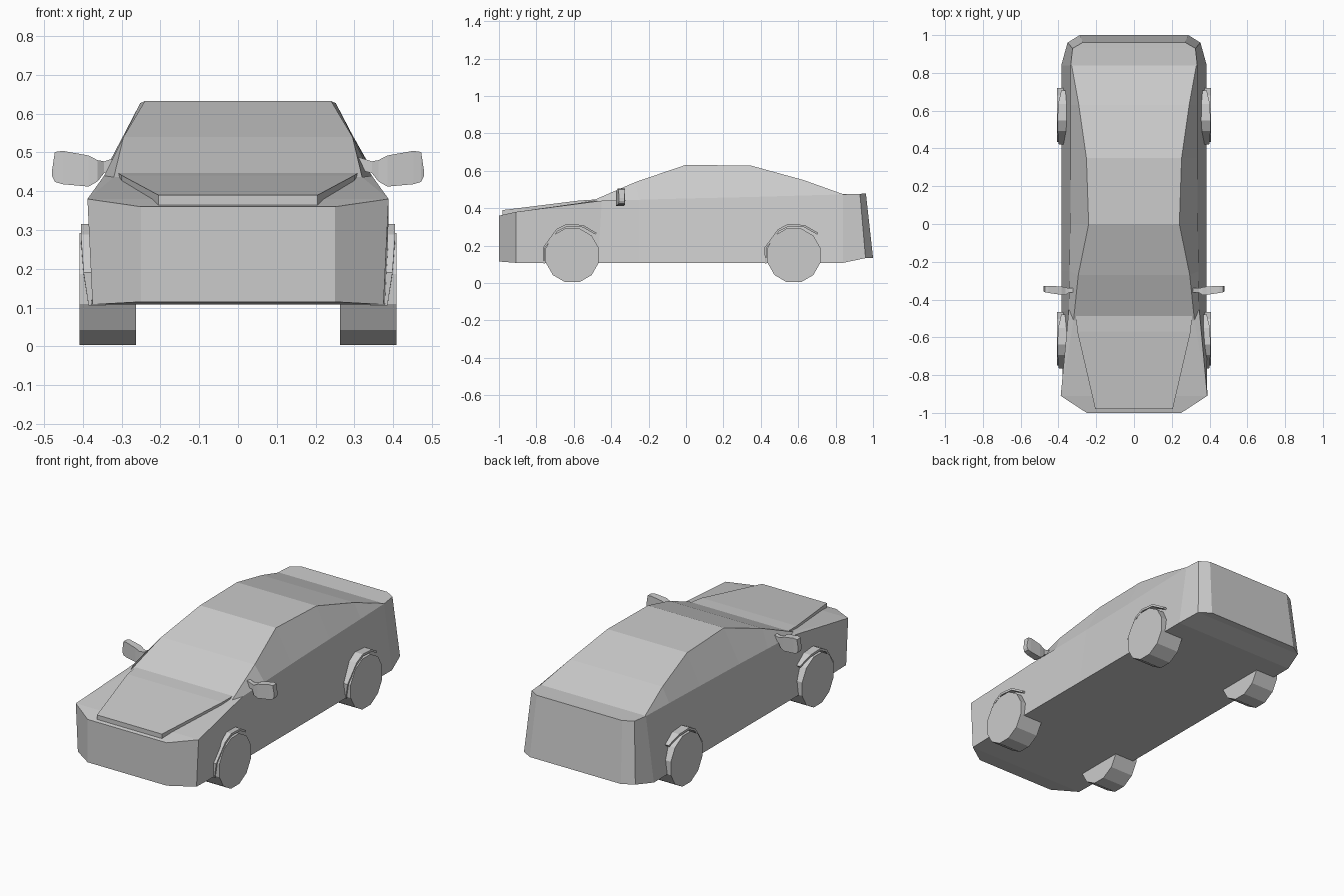
import bpy, bmesh, math

if "Cube" in bpy.data.objects:
    bpy.data.objects.remove(bpy.data.objects["Cube"])


def make_object(name, bm):
    bmesh.ops.remove_doubles(bm, verts=bm.verts, dist=0.0005)
    bmesh.ops.dissolve_degenerate(bm, edges=bm.edges, dist=0.0002)
    bmesh.ops.recalc_face_normals(bm, faces=bm.faces)
    mesh = bpy.data.meshes.new(name)
    bm.to_mesh(mesh)
    bm.free()
    ob = bpy.data.objects.new(name, mesh)
    bpy.context.collection.objects.link(ob)
    return ob


def loft(name, rings):
    """Skin closed rings of equal length and cap both ends."""
    bm = bmesh.new()
    loops = [[bm.verts.new(p) for p in ring] for ring in rings]
    n = len(loops[0])
    for a, b in zip(loops, loops[1:]):
        for i in range(n):
            j = (i + 1) % n
            bm.faces.new((a[i], a[j], b[j], b[i]))
    bm.faces.new(loops[0])
    bm.faces.new(loops[-1])
    return make_object(name, bm)


def mirror_x(ob):
    mod = ob.modifiers.new("mirror", 'MIRROR')
    mod.use_axis = (True, False, False)


# Body shell: each station is sill, belt line and top edge as (x, y, z)
stations = [
    ((.25, -1.0, .115), (.25, -1.0, .36), (.25, -1.0, .36)),
    ((.375, -.91, .108), (.388, -.91, .38), (.388, -.91, .38)),
    ((.385, -.47, .108), (.345, -.45, .44), (.32, -.51, .436)),
    ((.385, -.25, .108), (.342, -.25, .445), (.295, -.27, .54)),
    ((.385, 0, .108), (.338, 0, .452), (.24, 0, .632)),
    ((.385, .35, .108), (.335, .35, .46), (.252, .35, .627)),
    ((.385, .63, .108), (.335, .63, .468), (.292, .63, .55)),
    ((.385, .84, .108), (.335, .84, .474), (.33, .84, .475)),
    ((.352, .96, .133), (.325, .93, .477), (.325, .93, .477)),
    ((.288, 1.0, .135), (.27, .962, .478), (.27, .962, .478)),
]
loft("car_body", [[(-x, y, z) for x, y, z in s] + list(reversed(s)) for s in stations])

# Raised bonnet panel with a blunt front lip
panel = [(.205, -.98, .39, .355), (.30, -.57, .441, .41), (.31, -.46, .448, .42)]
loft("bonnet_panel", [[(-x, y, lo), (-x, y, hi), (x, y, hi), (x, y, lo)]
                      for x, y, hi, lo in panel])

# Wheels and arch lips
arch_outer = [(-.155, .105), (-.157, .19), (-.085, .288), (-.03, .316), (.058, .31), (.13, .268)]
arch_inner = [(-.147, .105), (-.147, .187), (-.08, .276), (-.027, .303), (.055, .298), (.124, .259)]
for end, yc in (("front", -.608), ("rear", .577)):
    rim = [(yc + .147 * math.cos(math.radians(15 + 30 * k)),
            .148 + .149 * math.sin(math.radians(15 + 30 * k))) for k in range(12)]
    rim = [(y, max(z, .002)) for y, z in rim]
    mirror_x(loft(end + "_wheels", [[(x, y, z) for y, z in rim] for x in (.263, .408)]))
    sections = []
    for (yo, zo), (yi, zi), x in zip(arch_outer, arch_inner, (.385, .398, .405, .405, .402, .385)):
        sections.append([(.34, yc + yo, zo), (x, yc + yo, zo), (x, yc + yi, zi), (.34, yc + yi, zi)])
    mirror_x(loft(end + "_wheel_arches", sections))

# Door mirrors: a short stem widening into the housing
mirror_sections = [  # x, y centre, half depth, low z, high z
    (.31, -.35, .012, .455, .488), (.345, -.352, .012, .447, .477), (.362, -.355, .02, .425, .48),
    (.385, -.353, .022, .412, .492), (.455, -.346, .019, .411, .504), (.473, -.344, .016, .415, .501),
    (.480, -.343, .013, .435, .455),
]
mirror_sections[-3:] = [(.452, -.346, .019, .418, .504), (.472, -.344, .017, .424, .501),
                        (.479, -.343, .015, .438, .455)]
mirror_x(loft("door_mirrors", [[(x, y - d, lo), (x, y + d, lo), (x, y + d, hi), (x, y - d, hi)]
                               for x, y, d, lo, hi in mirror_sections]))
